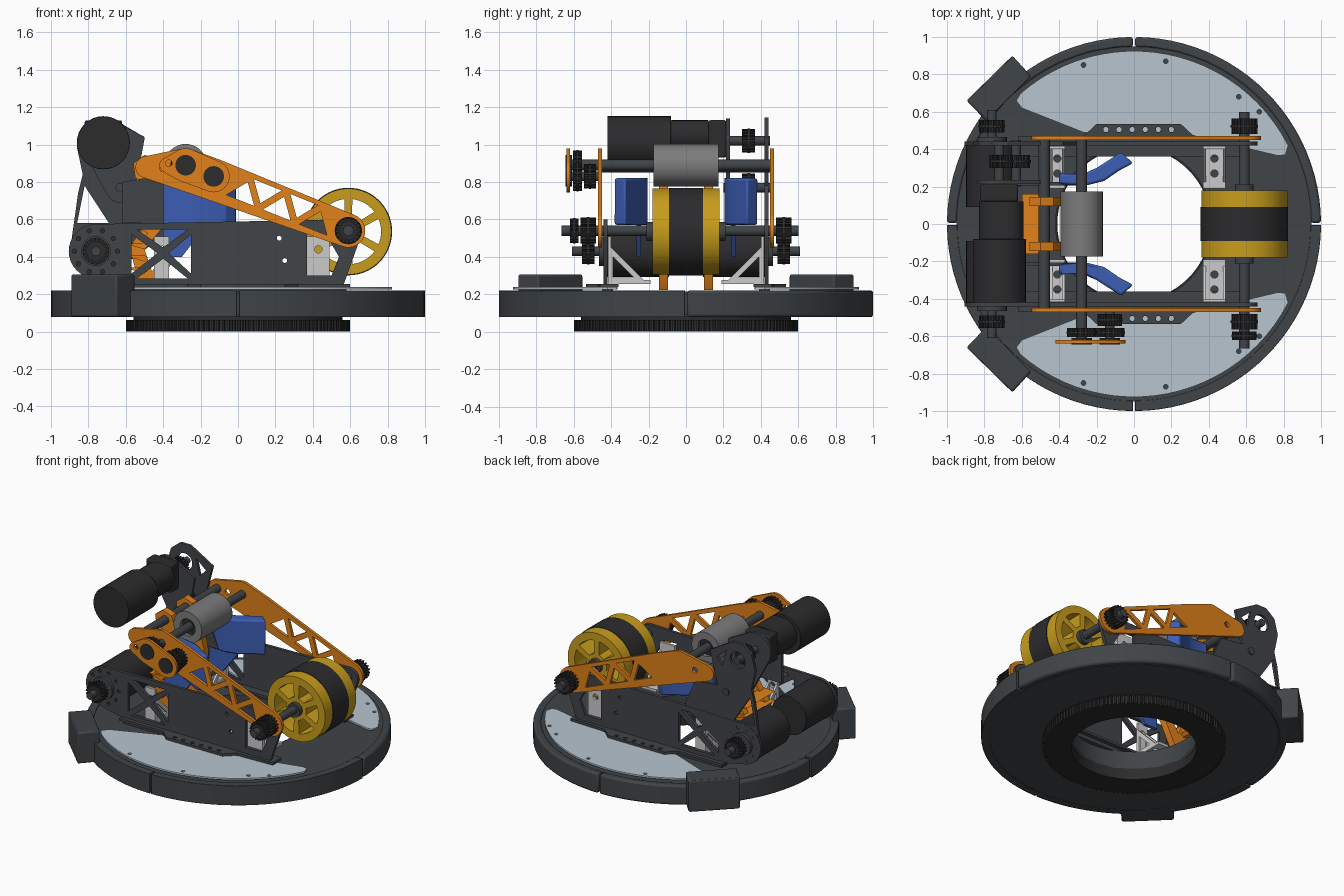
import bpy, bmesh
from math import cos, sin, pi, radians, hypot
from mathutils import Matrix, Vector
from mathutils.geometry import convex_hull_2d

if "Cube" in bpy.data.objects:
    bpy.data.objects.remove(bpy.data.objects["Cube"])

def mat(name, rgb):
    m = bpy.data.materials.new(name)
    m.diffuse_color = (*rgb, 1)
    m.use_nodes = True
    m.node_tree.nodes["Principled BSDF"].inputs["Base Color"].default_value = m.diffuse_color
    return m

DARK = mat("dark", (.052, .058, .064))
BLACK = mat("black", (.025, .025, .027))
ORANGE = mat("orange", (.75, .22, .01))
YELLOW = mat("yellow", (.58, .34, .012))
BLUE = mat("blue", (.045, .11, .45))
PALE = mat("pale_panel", (.48, .56, .63))
ALU = mat("aluminium", (.6, .6, .6))
GREY = mat("grey", (.2, .2, .2))

AXES = {'z': Matrix.Identity(4), 'y': Matrix.Rotation(pi / 2, 4, 'X'),
        'x': Matrix(((0, 0, 1, 0), (1, 0, 0, 0), (0, 1, 0, 0), (0, 0, 0, 1)))}

def plate(name, loops, a, b, material, axis='y', bevel=0):
    """Extrude a 2D outline (first loop) with holes (other loops) from a to b along an axis."""
    cu = bpy.data.curves.new(name, 'CURVE')
    cu.dimensions, cu.fill_mode, cu.extrude = '2D', 'BOTH', abs(b - a) / 2
    for pts in loops:
        s = cu.splines.new('POLY')
        s.points.add(len(pts) - 1)
        for p, q in zip(s.points, pts):
            p.co = (q[0], q[1], 0, 1)
        s.use_cyclic_u = True
    tmp = bpy.data.objects.new(name, cu)
    bpy.context.collection.objects.link(tmp)
    me = bpy.data.meshes.new_from_object(tmp.evaluated_get(bpy.context.evaluated_depsgraph_get()))
    bpy.data.objects.remove(tmp)
    off = Vector([(a + b) / 2 if k == axis else 0 for k in 'xyz'])
    me.transform(Matrix.Translation(off) @ AXES[axis])
    bm = bmesh.new()
    bm.from_mesh(me)
    bmesh.ops.remove_doubles(bm, verts=bm.verts, dist=1e-5)
    bmesh.ops.recalc_face_normals(bm, faces=bm.faces)
    bm.to_mesh(me)
    bm.free()
    me.materials.clear()
    me.materials.append(material)
    ob = bpy.data.objects.new(name, me)
    bpy.context.collection.objects.link(ob)
    if bevel:
        m = ob.modifiers.new("bevel", 'BEVEL')
        m.width, m.segments, m.limit_method = bevel, 2, 'ANGLE'
    return ob

def arc(x, y, r, a0, a1, n):
    return [(x + r * cos(a0 + (a1 - a0) * i / n), y + r * sin(a0 + (a1 - a0) * i / n)) for i in range(n + 1)]

def circ(x, y, r, n=32):
    return arc(x, y, r, 0, 2 * pi * (n - 1) / n, n - 1)

def rect(x0, x1, y0, y1):
    return [(x0, y0), (x1, y0), (x1, y1), (x0, y1)]

def hull(*circles):
    pts = [p for c in circles for p in circ(*c)]
    return [pts[i] for i in convex_hull_2d([Vector(p) for p in pts])]

def gear(x, z, r, teeth, depth):
    return [(x + rr * cos(2 * pi * (i + f) / teeth), z + rr * sin(2 * pi * (i + f) / teeth))
            for i in range(teeth) for f, rr in ((0, r - depth), (.4, r - depth), (.5, r), (.9, r))]

def rod(name, x, z, r, y0, y1, material=DARK, bevel=0):
    return plate(name, [circ(x, z, r)], y0, y1, material, bevel=bevel)

def pulley(name, x, z, r, y0, y1):
    plate(name, [gear(x, z, r, 18, .016)], y0, y1, BLACK)
    ym = (y0 + y1) / 2
    rod(name + "_flange", x, z, r + .003, ym - .006, ym + .006, BLACK)

def mirrored(loop, s):
    return [(x, s * y) for x, y in loop]

# Turntable gear ring and base drum
plate("turntable_gear", [gear(0, 0, .598, 130, .016), circ(0, 0, .41, 64)], 0, .063, BLACK, 'z')
plate("turntable_collar", [circ(0, 0, .56, 64), circ(0, 0, .415, 64)], .06, .085, BLACK, 'z')
plate("base_floor", [circ(0, 0, .95, 96), circ(0, 0, .415, 64)], .08, .095, DARK, 'z')
plate("base_deck", [circ(0, 0, .95, 96), circ(0, 0, .42, 64)], .2, .215, DARK, 'z')
plate("base_inner_wall", [circ(0, 0, .435, 64), circ(0, 0, .42, 64)], .09, .205, DARK, 'z')
for q in range(4):
    a0, a1 = q * pi / 2 + .006, (q + 1) * pi / 2 - .006
    plate("bumper_segment", [arc(0, 0, 1, a0, a1, 24) + arc(0, 0, .945, a1, a0, 24)],
          .078, .22, DARK, 'z', .014)

for s in (-1, 1):
    # Pale deck panels, corner boxes, perforated flanges
    panel = arc(0, 0, .925, radians(27), radians(131), 24) + [(-.63, .66), (-.6, .62), (-.27, .49), (.25, .49), (.77, .365), (.81, .37)]
    dots = [circ(x, y, .013, 10) for x, y in ((-.27, .85), (.17, .87), (.56, .68), (.67, .6))]
    plate("deck_panel", [mirrored(l, s) for l in [panel] + dots], .226, .238, PALE, 'z')
    box = [(-.895, .66), (-.65, .9), (-.55, .79), (-.79, .55)]
    plate("corner_box", [mirrored(box, s)], .08, .305, DARK, 'z', .01)
    flange = [(-.62, .36), (.6, .36), (.6, .46), (.32, .47), (.25, .535), (-.2, .535), (-.27, .47), (-.62, .47)]
    holes = [circ(-.15 + .07 * i, .505, .014, 12) for i in range(6)]
    plate("rail_flange", [mirrored(l, s) for l in [flange] + holes], .238, .256, DARK, 'z')
    plate("rail_foot", [rect(-.6, .58, *sorted((s * .39, s * .45)))], .21, .24, DARK, 'z')

    # Side rails with truss openings
    rail = hull((-.76, .43, .145), (.59, .53, .07), (-.6, .255, .006), (.56, .255, .006))
    cuts = [[(-.57, .31), (-.43, .42), (-.57, .52)], [(-.54, .285), (-.27, .285), (-.4, .39)],
            [(-.25, .31), (-.25, .52), (-.37, .42)], [(-.54, .545), (-.4, .45), (-.27, .545)],
            [(.37, .3), (.5, .3), (.54, .4), (.47, .52), (.37, .52)],
            circ(.25, .38, .013, 12), circ(.22, .5, .013, 12)]
    cuts += [circ(-.76 + .115 * cos(k * pi / 5), .43 + .115 * sin(k * pi / 5), .012, 10) for k in range(10)]
    plate("side_rail", [rail] + cuts, s * .42, s * .442, DARK)

    # Aluminium corner brackets
    for x0, x1 in ((.37, .49), (-.45, -.37)):
        y0, y1 = sorted((s * .19, s * .415))
        xm = (x0 + x1) / 2
        plate("bracket_foot", [rect(x0, x1, y0, y1), circ(xm, s * .27, .02, 16), circ(xm, s * .35, .02, 16)],
              .256, .275, ALU, 'z')
        plate("bracket_wall", [rect(x0, x1, .26, .51), circ(xm, .44, .02, 16)], s * .4, s * .418, ALU)
        tri = [(s * .22, .27), (s * .41, .27), (s * .41, .46)]
        hole = [(s * .28, .29), (s * .39, .29), (s * .39, .4)]
        for x in (x0, x1 - .015):
            plate("bracket_gusset", [tri, hole], x, x + .015, ALU, 'x')

    # Lifting arm with truss cut-outs
    A, B = Vector((-.13, .83)), Vector((.59, .54))
    u = (B - A).normalized()
    n = Vector((-u.y, u.x))
    P = lambda t, w: tuple(A + u * t + n * w)
    arm = hull((-.49, .88, .058), (-.28, .885, .095), (-.13, .83, .095), (.59, .54, .09))
    tris = []
    for k in range(5):
        t, w = .1 + k * .105, .066 * (1 if k % 2 else -1)
        tris.append([P(t, w), P(t + .16, w), P(t + .08, -w * .6)])
    plate("lift_arm", [arm] + tris + [circ(-.4, .875, .02, 16)], s * .45, s * .47, ORANGE)

    # Curved blue guides
    outer = [(-.4, .27), (-.28, .265), (-.2, .3), (-.13, .345), (-.07, .385)]
    inner = [(-.005, .325), (-.08, .285), (-.16, .23), (-.26, .205), (-.4, .215)]
    plate("side_guide", [mirrored(outer + inner, s)], .57, .82, BLUE, 'z', .012)
    plate("guide_stem", [[(-.4, .4), (-.3, .4), (-.16, .58), (-.4, .58)]], s * .24, s * .265, BLUE)

    # Orange hook frames
    hook = [(-.56, .9), (-.5, .945), (-.43, .92), (-.4, .84), (-.34, .62), (-.33, .42), (-.43, .222),
            (-.57, .222), (-.54, .3), (-.58, .45), (-.47, .62), (-.49, .8), (-.55, .82)]
    plate("hook_frame", [hook, [(-.46, .32), (-.4, .42), (-.4, .56), (-.5, .44)]], s * .095, s * .145, ORANGE)

    # Lower drive motors, stub shafts and pulleys
    rod("drive_motor", -.76, .43, .138, s * .09, s * .42, BLACK, .02)
    rod("drive_shaft", -.76, .43, .025, s * .4, s * .61)
    rod("drive_boss", -.76, .43, .08, s * .44, s * .465)
    pulley("drive_pulley", -.76, .43, .068, s * .49, s * .555)
    pulley("wheel_pulley", .59, .54, .07, s * .48, s * .565)

for k in range(4):
    z = .31 + .065 * k
    plate("comb_slat", [[(-.6, z + .03), (-.5, z), (-.48, z + .02), (-.5, z + .035)]], -.16, .16, ORANGE)

# Motor tower
tower = [(-.9, .42), (-.855, .74), (-.83, .84), (-.86, .98), (-.83, 1.09), (-.76, 1.145), (-.68, 1.145), (-.5, 1.04),
         (-.56, .8), (-.38, .78), (-.3, .6), (-.33, .56), (-.62, .35), (-.76, .29), (-.86, .33)]
plate("motor_tower", [tower, [(-.82, .78), (-.86, .58), (-.69, .58)], circ(-.72, 1.02, .06, 24),
      [(-.6, .95), (-.55, 1.0), (-.63, 1.07)]], .42, .44, DARK)
plate("tower_inner_plate", [hull((-.72, 1.02, .12), (-.63, .77, .08), (-.52, 1.03, .02))], .215, .235, DARK)
for s in (-1, 1):
    plate("guide_mount", [[(-.62, .58), (-.62, .8), (-.5, .82), (-.38, .78), (-.3, .58)]], s * .205, s * .225, DARK)
rod("tower_motor", -.72, 1.01, .142, -.42, -.08, BLACK, .02)
plate("tower_gearbox", [hull((-.72, 1.02, .11), (-.67, 1.05, .08))], -.08, .12, BLACK, bevel=.01)
plate("gearbox_cap", [rect(-.82, -.62, .93, 1.13)], .12, .215, BLACK, bevel=.01)
rod("tower_shaft", -.72, 1.02, .025, .2, .45)
pulley("tower_pulley", -.71, 1.02, .062, .3, .37)
rod("idler_shaft", -.63, .77, .025, .2, .45)
pulley("idler_pulley", -.63, .77, .075, .3, .37)

# Front roller, arm shafts and outer pulley cover
plate("top_roller", [circ(-.28, .89, .113, 48), circ(-.28, .89, .06)], -.175, .175, GREY, bevel=.006)
rod("roller_hub", -.28, .89, .065, -.15, .15, BLACK)
rod("roller_shaft", -.28, .89, .029, -.63, .46)
rod("pivot_shaft", -.48, .88, .03, -.46, .46)
rod("arm_stub_shaft", -.13, .83, .025, -.64, -.45)
plate("pulley_cover", [hull((-.28, .89, .09), (-.13, .83, .085), (-.38, .89, .04)), circ(-.37, .9, .018, 12)],
      -.638, -.62, ORANGE)
for x, z in ((-.28, .89), (-.13, .83)):
    pulley("arm_pulley", x, z, .078, -.605, -.555)
    rod("cover_bearing", x, z, .055, -.643, -.61, BLACK)
pulley("arm_inner_pulley", -.13, .83, .065, -.545, -.48)

# Large spoked wheel
gaps = []
for k in range(6):
    c = k * pi / 3
    gaps.append(arc(.59, .535, .175, c - .4, c + .4, 8) + arc(.59, .535, .08, c + .28, c - .28, 4))
plate("wheel_rim", [circ(.59, .535, .23, 64)] + gaps, -.178, .178, YELLOW)
plate("wheel_tread", [circ(.59, .535, .234, 64), circ(.59, .535, .19, 64)], -.09, .09, BLACK)
rod("wheel_axle", .59, .54, .028, -.665, .6)
pulley("wheel_outer_pulley", .59, .54, .065, -.62, -.575)
for s in (-1, 1):
    rod("wheel_hub", .59, .535, .05, s * .17, s * .21)

# Smooth curved sides, keep edges sharp
for ob in bpy.context.scene.objects:
    ob.select_set(True)
    bpy.context.view_layer.objects.active = ob
bpy.ops.object.shade_smooth_by_angle(angle=radians(30))
